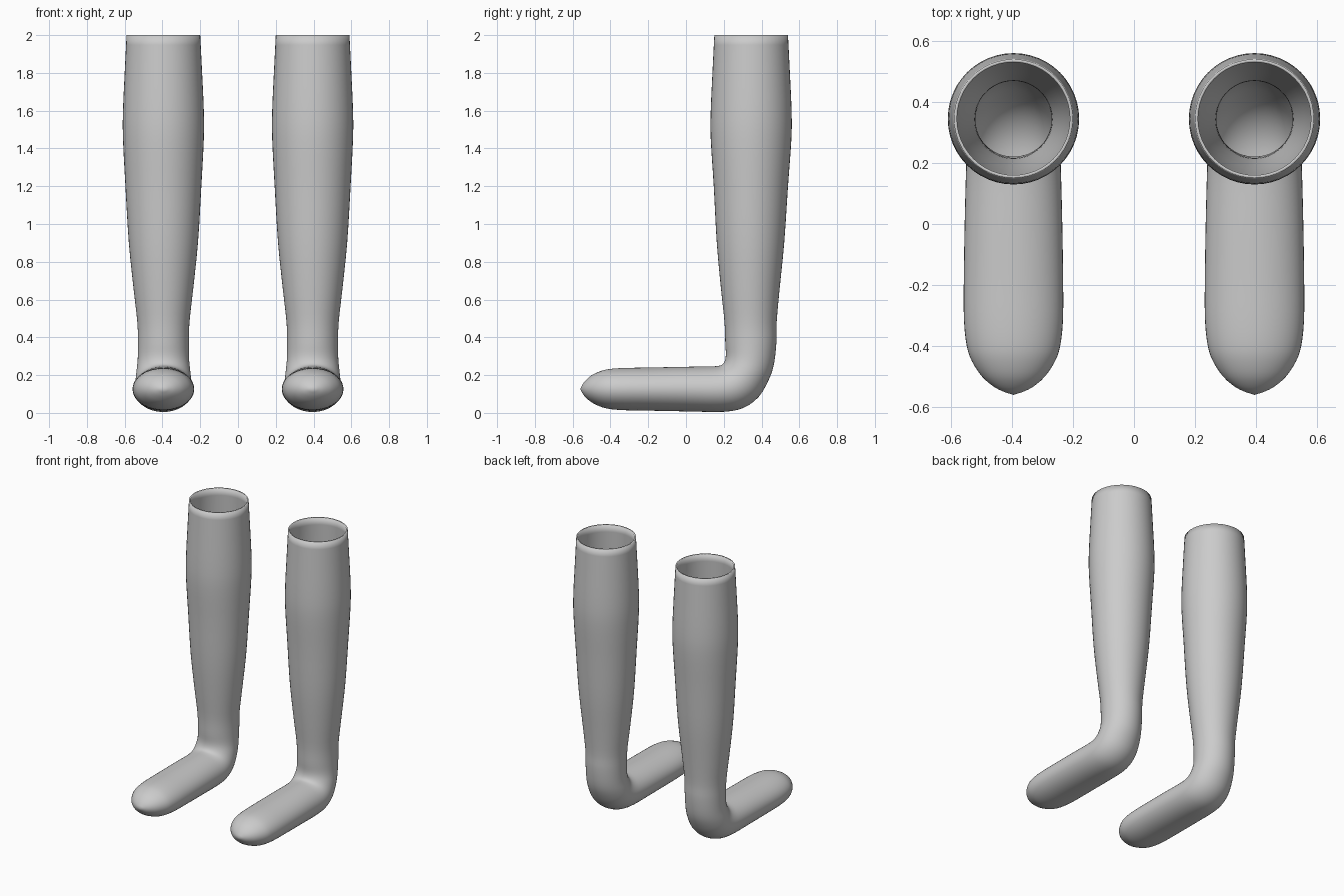
import bpy, bmesh, math
from mathutils import Vector

if "Cube" in bpy.data.objects:
    bpy.data.objects.remove(bpy.data.objects["Cube"])

# Sock sections: front point (y, z), back/sole point (y, z), half width in x
SECTIONS = [
    (.150, 2.0, .540, 2.0, .195),
    (.140, 1.80, .550, 1.80, .205),
    (.131, 1.60, .559, 1.60, .214),
    (.131, 1.45, .558, 1.45, .214),
    (.147, 1.20, .540, 1.20, .201),
    (.163, 0.90, .520, 0.90, .183),
    (.186, 0.65, .495, 0.65, .157),
    (.204, 0.48, .480, 0.48, .138),
    (.208, 0.37, .479, 0.38, .135),
    (.211, 0.31, .466, 0.26, .136),
    (.205, 0.275, .438, 0.175, .142),
    (.190, 0.255, .385, 0.085, .148),
    (.165, 0.248, .305, 0.027, .153),
    (.120, 0.246, .200, 0.006, .156),
    (.000, 0.244, .000, 0.008, .160),
    (-.200, 0.240, -.200, 0.012, .163),
    (-.320, 0.238, -.320, 0.014, .162),
    (-.400, 0.233, -.400, 0.020, .153),
    (-.450, 0.222, -.450, 0.032, .136),
    (-.500, 0.199, -.500, 0.056, .103),
    (-.535, 0.168, -.535, 0.086, .062),
    (-.552, 0.143, -.552, 0.110, .026),
]
SEGMENTS, STEPS = 48, 3


def smooth_rows(rows):
    """Catmull-Rom interpolation through the section rows."""
    rows = [Vector(r) for r in rows]
    out = []
    for i in range(len(rows) - 1):
        p0, p1, p2 = rows[max(i - 1, 0)], rows[i], rows[i + 1]
        p3 = rows[min(i + 2, len(rows) - 1)]
        for k in range(STEPS):
            t = k / STEPS
            out.append(0.5 * (2 * p1 + (p2 - p0) * t
                              + (2 * p0 - 5 * p1 + 4 * p2 - p3) * t * t
                              + (3 * p1 - p0 - 3 * p2 + p3) * t ** 3))
    return out + [rows[-1]]


def sock_mesh():
    bm = bmesh.new()
    rings = []
    for yf, zf, yb, zb, half in smooth_rows(SECTIONS):
        front, back = Vector((0, yf, zf)), Vector((0, yb, zb))
        mid, arm = (front + back) / 2, (back - front) / 2
        ring = []
        for s in range(SEGMENTS):
            a = math.tau * s / SEGMENTS
            ring.append(bm.verts.new(mid + arm * math.sin(a) + Vector((half * math.cos(a), 0, 0))))
        rings.append(ring)
    for r0, r1 in zip(rings, rings[1:]):
        for s in range(SEGMENTS):
            n = (s + 1) % SEGMENTS
            bm.faces.new((r0[s], r1[s], r1[n], r0[n]))
    # Closed toe tip
    tip = bm.verts.new((0, -.56, .126))
    for s in range(SEGMENTS):
        bm.faces.new((rings[-1][s], tip, rings[-1][(s + 1) % SEGMENTS]))
    for f in bm.faces:
        f.smooth = True
    # Make the single open wall face outward
    bm.normal_update()
    f = rings[0][0].link_faces[0]
    if f.normal.x < 0:
        bmesh.ops.reverse_faces(bm, faces=bm.faces[:])
    mesh = bpy.data.meshes.new("sock")
    bm.to_mesh(mesh)
    bm.free()
    return mesh


# Pair of socks with a thin inner wall
mesh = sock_mesh()
for name, x in (("left_sock", .395), ("right_sock", -.395)):
    sock = bpy.data.objects.new(name, mesh)
    sock.location.x = x
    bpy.context.collection.objects.link(sock)
    wall = sock.modifiers.new("wall", 'SOLIDIFY')
    wall.thickness = .01
    wall.offset = -1
